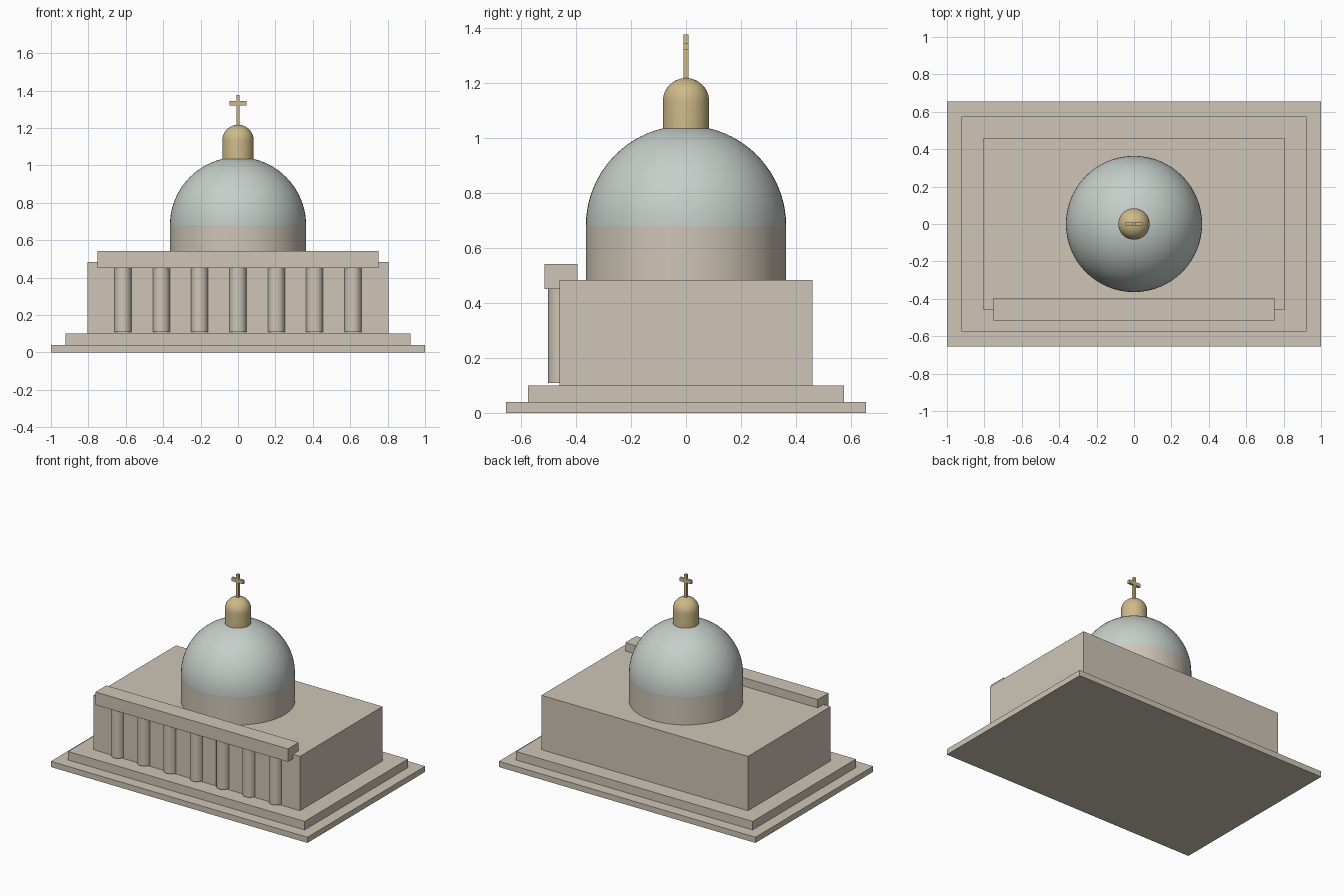
import bpy, math

if "Cube" in bpy.data.objects:
    bpy.data.objects.remove(bpy.data.objects["Cube"])

def material(name, rgb):
    m = bpy.data.materials.new(name)
    m.diffuse_color = (*rgb, 1)
    m.use_nodes = True
    m.node_tree.nodes["Principled BSDF"].inputs["Base Color"].default_value = m.diffuse_color
    return m

STONE = material("stone", (0.62, 0.56, 0.47))
SLATE = material("dome_grey", (0.56, 0.62, 0.59))
GOLD = material("gold", (0.62, 0.49, 0.25))

def finish(name, mat, smooth=False):
    o = bpy.context.object
    o.name = name
    o.data.materials.append(mat)
    if smooth:
        bpy.ops.object.shade_smooth_by_angle(angle=math.radians(35))
    return o

def box(name, x, y, z, mat=STONE):
    """Box from (min, max) pairs."""
    bpy.ops.mesh.primitive_cube_add(size=1, location=[sum(p) / 2 for p in (x, y, z)])
    bpy.context.object.scale = [p[1] - p[0] for p in (x, y, z)]
    bpy.ops.object.transform_apply(location=False, rotation=False, scale=True)
    return finish(name, mat)

def cylinder(name, r, x, y, z0, z1, mat=STONE, sides=64):
    bpy.ops.mesh.primitive_cylinder_add(vertices=sides, radius=r, depth=z1 - z0,
                                        location=(x, y, (z0 + z1) / 2))
    return finish(name, mat, True)

def lathe(name, profile, mat, sides=64):
    """Revolve (r, z) points about z; the first and last lie on the axis."""
    n = len(profile) - 2
    verts = [(r * math.cos(2 * math.pi * i / sides), r * math.sin(2 * math.pi * i / sides), z)
             for r, z in profile[1:-1] for i in range(sides)]
    low, top = len(verts), len(verts) + 1
    verts += [(0, 0, profile[0][1]), (0, 0, profile[-1][1])]
    faces = []
    for i in range(sides):
        j = (i + 1) % sides
        faces.append((low, j, i))
        for k in range(n - 1):
            a, b = k * sides, (k + 1) * sides
            faces.append((a + i, a + j, b + j, b + i))
        faces.append(((n - 1) * sides + i, (n - 1) * sides + j, top))
    me = bpy.data.meshes.new(name)
    me.from_pydata(verts, [], faces)
    o = bpy.data.objects.new(name, me)
    bpy.context.collection.objects.link(o)
    bpy.ops.object.select_all(action='DESELECT')
    o.select_set(True)
    bpy.context.view_layer.objects.active = o
    return finish(name, mat, True)

def dome_arc(r, z, steps):
    return [(r * math.cos(t), z + r * math.sin(t))
            for t in (math.pi / 2 * i / steps for i in range(steps))] + [(0, z + r)]

# Stepped base and main hall
box("lower_step", (-1, 1), (-0.655, 0.655), (0, 0.04))
box("upper_step", (-0.922, 0.922), (-0.575, 0.575), (0.04, 0.10))
box("main_hall", (-0.805, 0.805), (-0.46, 0.46), (0.10, 0.483))

# Front colonnade and its beam
for i in range(7):
    cylinder(f"column_{i + 1}", 0.046, (i - 3) * 0.205, -0.455, 0.108, 0.451, sides=32)
box("entablature", (-0.75, 0.75), (-0.515, -0.395), (0.451, 0.542))

# Drum and dome
R = 0.364
cylinder("drum", R, 0, 0, 0.483, 0.68)
lathe("dome", [(0, 0.68)] + dome_arc(R, 0.68, 20), SLATE)

# Lantern with rounded cap
lathe("lantern", [(0, 1.031), (0.084, 1.031)] + dome_arc(0.084, 1.133, 12), GOLD)

# Cross
box("cross_upright", (-0.009, 0.009), (-0.009, 0.009), (1.20, 1.376), GOLD)
box("cross_arm", (-0.045, 0.045), (-0.009, 0.009), (1.32, 1.344), GOLD)
